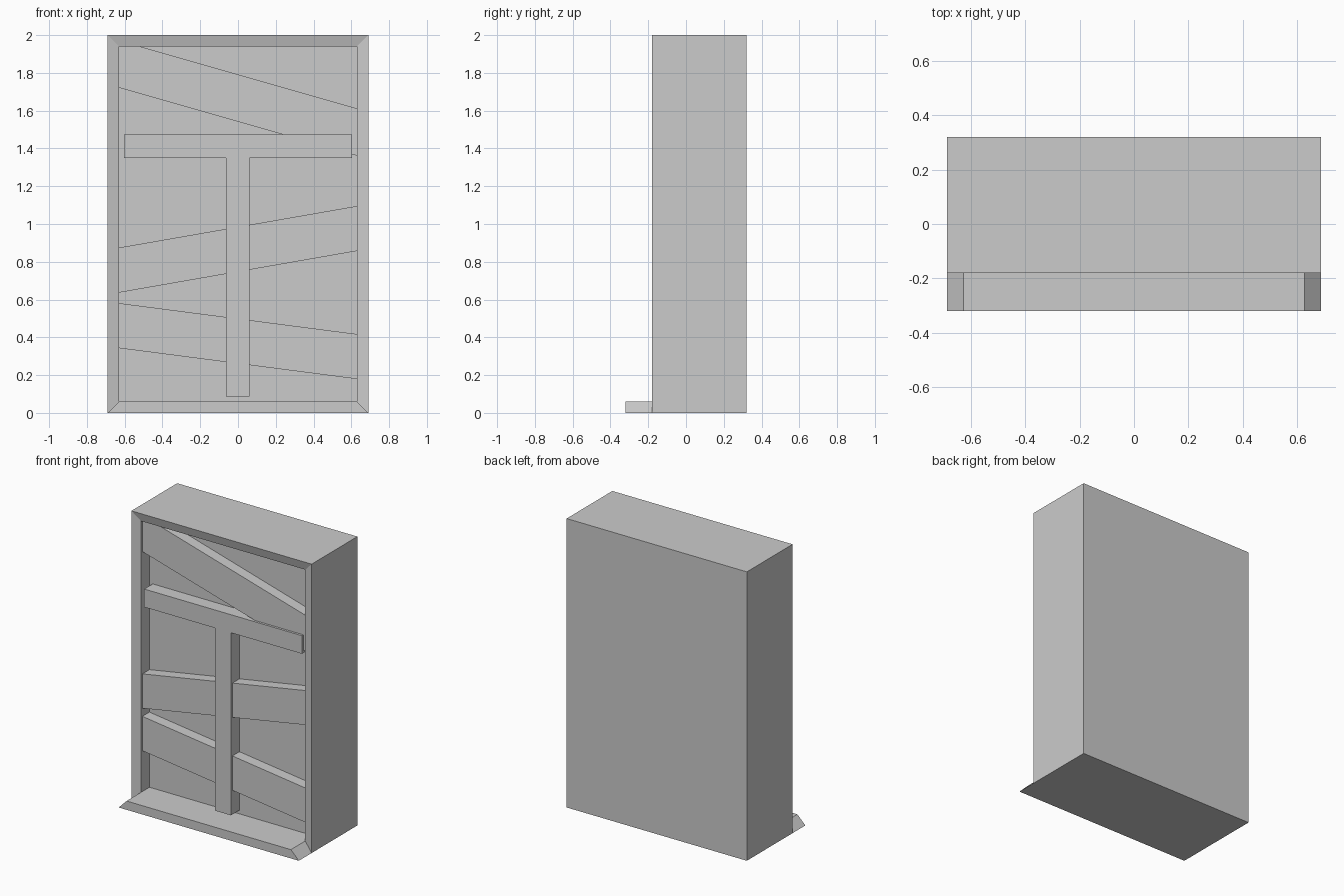
import bpy, bmesh

if "Cube" in bpy.data.objects:
    bpy.data.objects.remove(bpy.data.objects["Cube"])

W, Y0, Y1, H = 0.69, -0.18, 0.32, 2.0   # case half width, front, back, height
RIM, LIP, PANE, SILL = 0.086, -0.163, -0.07, -0.32


def add(name, bm):
    bmesh.ops.recalc_face_normals(bm, faces=bm.faces)
    me = bpy.data.meshes.new(name)
    bm.to_mesh(me)
    bm.free()
    ob = bpy.data.objects.new(name, me)
    bpy.context.collection.objects.link(ob)
    return ob


def prism(name, profile, y0, y1):
    """Extrude an xz outline from y0 to y1."""
    bm = bmesh.new()
    face = bm.faces.new([bm.verts.new((x, y0, z)) for x, z in profile])
    ext = bmesh.ops.extrude_face_region(bm, geom=[face], use_keep_orig=True)
    for v in ext["geom"]:
        if isinstance(v, bmesh.types.BMVert):
            v.co.y = y1
    return add(name, bm)


def bar(name, x0, x1, z0, z1):
    return prism(name, [(x0, z0), (x1, z0), (x1, z1), (x0, z1)], LIP, PANE)


def plank(name, z_left, z_right, height):
    """Slanted board; heights are the top edge at x = -0.6 and x = 0.6."""
    k, e = (z_right - z_left) / 1.2, 0.63
    zl, zr = z_left - k * (e - 0.6), z_right + k * (e - 0.6)
    return prism(name, [(-e, zl - height), (e, zr - height), (e, zr), (-e, zl)],
                 -0.147, PANE + 0.01)


# Case: block with a slightly dished rim, recessed pane and projecting sill
bm = bmesh.new()
bmesh.ops.create_cube(bm, size=1)
for v in bm.verts:
    v.co = (v.co.x * 2 * W, Y0 if v.co.y < 0 else Y1, (v.co.z + 0.5) * H)
bm.normal_update()
front = min(bm.faces, key=lambda f: f.calc_center_median().y)
rim = bmesh.ops.inset_region(bm, faces=[front], thickness=RIM)["faces"]
for v in front.verts:
    v.co.y = LIP
sill = min(rim, key=lambda f: f.calc_center_median().z)
for face, y in ((front, PANE), (sill, SILL)):
    new = bmesh.ops.extrude_discrete_faces(bm, faces=[face])["faces"][0]
    for v in new.verts:
        v.co.y = y
add("window_case", bm)

# Glazing bars
bar("crossbar", -0.604, 0.604, 1.475, 1.35)
bar("mullion", -0.063, 0.06, RIM, 1.35)

# Boards nailed across the panes
plank("upper_plank", 1.963, 1.62, 0.25)
plank("middle_plank", 0.88, 1.09, 0.238)
plank("lower_plank", 0.577, 0.421, 0.238)
